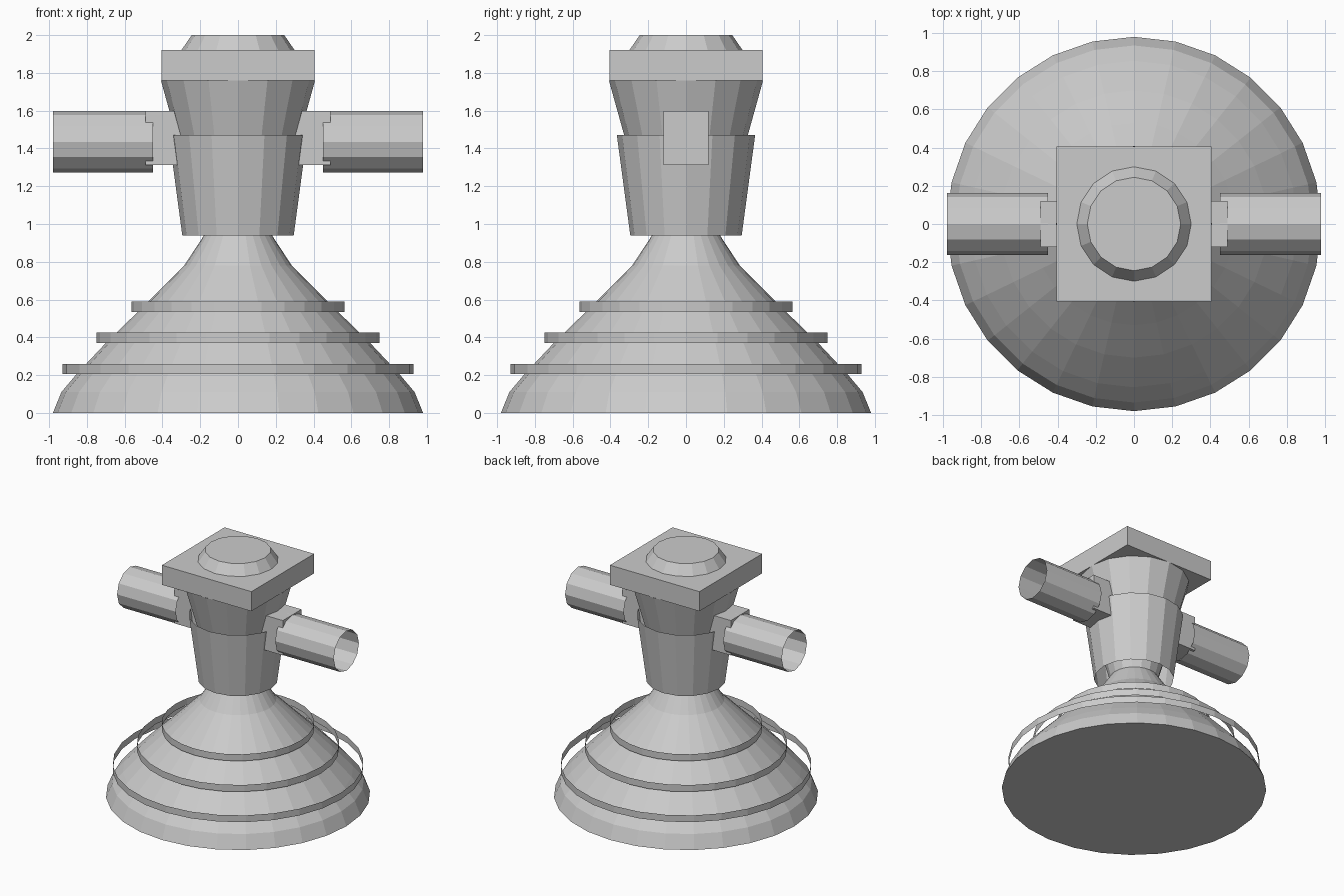
import bpy, bmesh
from math import sin, cos, pi
from mathutils import Matrix

cube = bpy.data.objects.get("Cube")
if cube:
    bpy.data.objects.remove(cube, do_unlink=True)

grey = bpy.data.materials.new("plain grey")
grey.use_nodes = True
grey.diffuse_color = (0.6, 0.6, 0.6, 1)
grey.node_tree.nodes["Principled BSDF"].inputs["Base Color"].default_value = (0.6, 0.6, 0.6, 1)


def finish(bm, name):
    mesh = bpy.data.meshes.new(name)
    bm.to_mesh(mesh)
    bm.free()
    mesh.materials.append(grey)
    obj = bpy.data.objects.new(name, mesh)
    bpy.context.collection.objects.link(obj)
    return obj


def lathe(name, profile, sides, cap_bottom=False, cap_top=False, matrix=None):
    """Revolve (radius, height) points around z, with optional end caps."""
    bm = bmesh.new()
    rings = []
    for r, z in profile:
        angles = [2 * pi * i / sides for i in range(sides)]
        rings.append([bm.verts.new((r * cos(a), r * sin(a), z)) for a in angles])
    for low, high in zip(rings, rings[1:]):
        for i in range(sides):
            j = (i + 1) % sides
            bm.faces.new((low[i], low[j], high[j], high[i]))
    if cap_bottom:
        bm.faces.new(rings[0][::-1])
    if cap_top:
        bm.faces.new(rings[-1])
    if matrix:
        bm.transform(matrix)
    return finish(bm, name)


def box(name, center, size):
    bm = bmesh.new()
    bmesh.ops.create_cube(bm, size=1)
    bm.transform(Matrix.Translation(center) @ Matrix.Diagonal((*size, 1)))
    return finish(bm, name)


# Flared base with a closed underside
lathe("base", [(0.98, 0), (0.935, 0.11), (0.855, 0.205), (0.7, 0.37),
               (0.53, 0.535), (0.285, 0.78), (0.18, 0.94)], 28, cap_bottom=True)

# Thin open hoops standing off the base
for name, radius, z in (("lower_hoop", 0.93, 0.205),
                        ("middle_hoop", 0.75, 0.37),
                        ("upper_hoop", 0.565, 0.535)):
    lathe(name, [(radius, z), (radius, z + 0.055)], 28)

# Widening neck and the open sleeve around it
lathe("neck", [(0.18, 0.94), (0.408, 1.76)], 16)
lathe("sleeve", [(0.295, 0.94), (0.366, 1.47)], 16)

# Square head plate and bevelled cap
box("head_plate", (0, 0, 1.84), (0.81, 0.81, 0.16))
lathe("cap", [(0.3, 1.92), (0.245, 2.0)], 16, cap_top=True)

# Side arms: square socket and open tube
for side, sign in (("left", 1), ("right", -1)):
    box(side + "_socket", (sign * 0.375, 0, 1.455), (0.23, 0.24, 0.285))
    turn = Matrix.Translation((0, 0, 1.435)) @ Matrix.Rotation(sign * pi / 2, 4, "Y")
    lathe(side + "_tube", [(0.163, 0.45), (0.163, 0.98)], 12, matrix=turn)
